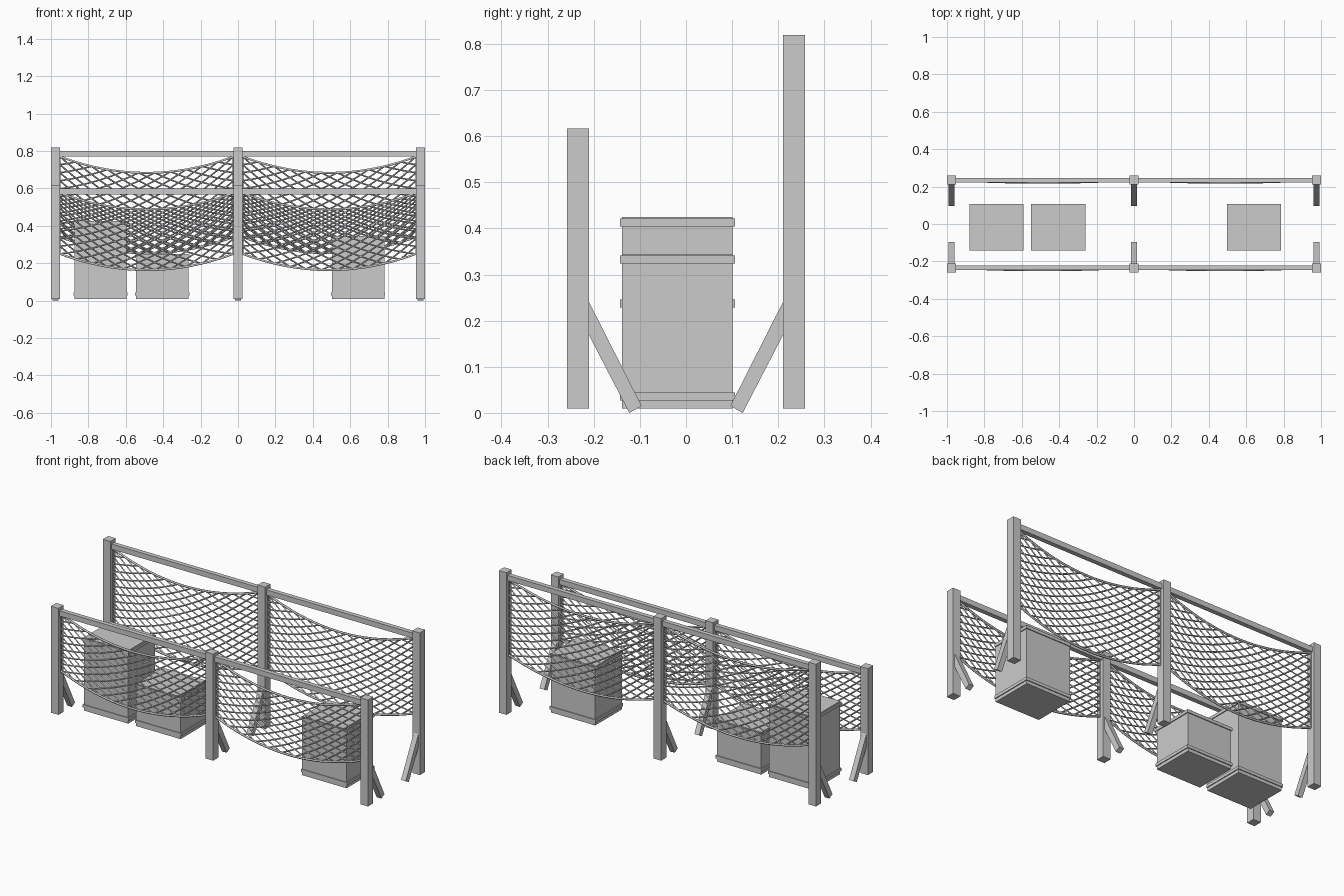
import bpy
import bmesh

cube = bpy.data.objects.get("Cube")
if cube:
    bpy.data.objects.remove(cube, do_unlink=True)

GREY = (0.6, 0.6, 0.6, 1)
mat = bpy.data.materials.new("plain grey")
mat.use_nodes = True
mat.diffuse_color = GREY
mat.node_tree.nodes["Principled BSDF"].inputs["Base Color"].default_value = GREY

POST_X = (-0.976, 0.0, 0.976)
POST_HALF = 0.024


def add_mesh(name, bm):
    bmesh.ops.recalc_face_normals(bm, faces=bm.faces)
    mesh = bpy.data.meshes.new(name)
    bm.to_mesh(mesh)
    bm.free()
    mesh.materials.append(mat)
    obj = bpy.data.objects.new(name, mesh)
    bpy.context.collection.objects.link(obj)


def box(name, x, y, z):
    """Box from (min, max) pairs."""
    bm = bmesh.new()
    bmesh.ops.create_cube(bm, size=1)
    for v in bm.verts:
        v.co = [(a + b) / 2 + c * (b - a) for c, (a, b) in zip(v.co, (x, y, z))]
    add_mesh(name, bm)


def prism(name, x, half, profile):
    """Extrude a (y, z) profile along x."""
    bm = bmesh.new()
    face = bm.faces.new([bm.verts.new((x - half, y, z)) for y, z in profile])
    ext = bmesh.ops.extrude_face_region(bm, geom=[face])
    moved = [g for g in ext["geom"] if isinstance(g, bmesh.types.BMVert)]
    bmesh.ops.translate(bm, verts=moved, vec=(2 * half, 0, 0))
    # Extruding drops the starting face, so close that end again
    bmesh.ops.holes_fill(bm, edges=[e for e in bm.edges if e.is_boundary])
    add_mesh(name, bm)


def cords(name, paths, radius, sides_res):
    """Turn point paths into round cords and bake them to a mesh."""
    curve = bpy.data.curves.new(name, "CURVE")
    curve.dimensions = "3D"
    curve.bevel_depth = radius
    curve.bevel_resolution = sides_res
    curve.use_fill_caps = True
    for path in paths:
        spline = curve.splines.new("POLY")
        spline.points.add(len(path) - 1)
        for point, co in zip(spline.points, path):
            point.co = (*co, 1)
    temp = bpy.data.objects.new(name + "_curve", curve)
    bpy.context.collection.objects.link(temp)
    bpy.context.view_layer.update()
    graph = bpy.context.evaluated_depsgraph_get()
    mesh = bpy.data.meshes.new_from_object(temp.evaluated_get(graph))
    bpy.data.objects.remove(temp, do_unlink=True)
    mesh.materials.clear()
    mesh.materials.append(mat)
    mesh.name = name
    obj = bpy.data.objects.new(name, mesh)
    bpy.context.collection.objects.link(obj)


def net(name, x0, x1, y, top, bottom, rows, columns=22):
    """Sagging diamond net with thicker border cords."""
    def at(i, j):
        u = i / columns
        v = j / rows
        sag = 4 * u * (1 - u)
        z = top + (bottom - top) * v - sag * 0.087
        return (x0 + (x1 - x0) * u, y - 0.0125 * sag, z)

    strands = []
    for start in range(-rows, columns + rows + 1, 2):
        for step in (1, -1):
            path = [at(start + step * j, j) for j in range(rows + 1)
                    if 0 <= start + step * j <= columns]
            if len(path) > 1:
                strands.append(path)
    cords(name + "_strands", strands, 0.0042, 0)
    borders = [[at(i, j) for i in range(columns + 1)] for j in (0, rows)]
    cords(name + "_border", borders, 0.006, 1)
    sides = [[at(i, 0), at(i, rows)] for i in (0, columns)]
    cords(name + "_side", sides, 0.0042, 0)


# Two fences: posts, braces, rail and nets
fences = (("front", -1, 0.616, (0.568, 0.598), 0.575, 0.25, 16),
          ("back", 1, 0.819, (0.77, 0.80), 0.77, 0.34, 20))
for side, s, height, rail, net_top, net_bottom, rows in fences:
    y = s * 0.234
    for label, x in zip(("right", "middle", "left"), POST_X):
        box(f"{side}_post_{label}", (x - POST_HALF, x + POST_HALF),
            (y - POST_HALF, y + POST_HALF), (0.009, height))
        brace = ((0.21, 0.24), (0.21, 0.168), (0.123, 0.0), (0.096, 0.015))
        prism(f"{side}_brace_{label}", x, 0.015, [(s * a, b) for a, b in brace])
    for label, a, b in zip(("right", "left"), POST_X, POST_X[1:]):
        x0, x1 = a + POST_HALF, b - POST_HALF
        box(f"{side}_rail_{label}", (x0, x1), (y - 0.013, y + 0.013), rail)
        net(f"{side}_net_{label}", x0, x1, y, net_top, net_bottom, rows)

# Crates with a band near the base and the lid
crates = (("tall", -0.735, 0.425), ("low", -0.405, 0.25), ("medium", 0.642, 0.345))
for label, x, height in crates:
    box(f"{label}_crate", (x - 0.14, x + 0.14), (-0.139, 0.101), (0.009, height))
    for part, z in (("base", 0.027), ("lid", height - 0.021)):
        box(f"{label}_crate_{part}_band", (x - 0.145, x + 0.145),
            (-0.143, 0.106), (z, z + 0.017))
